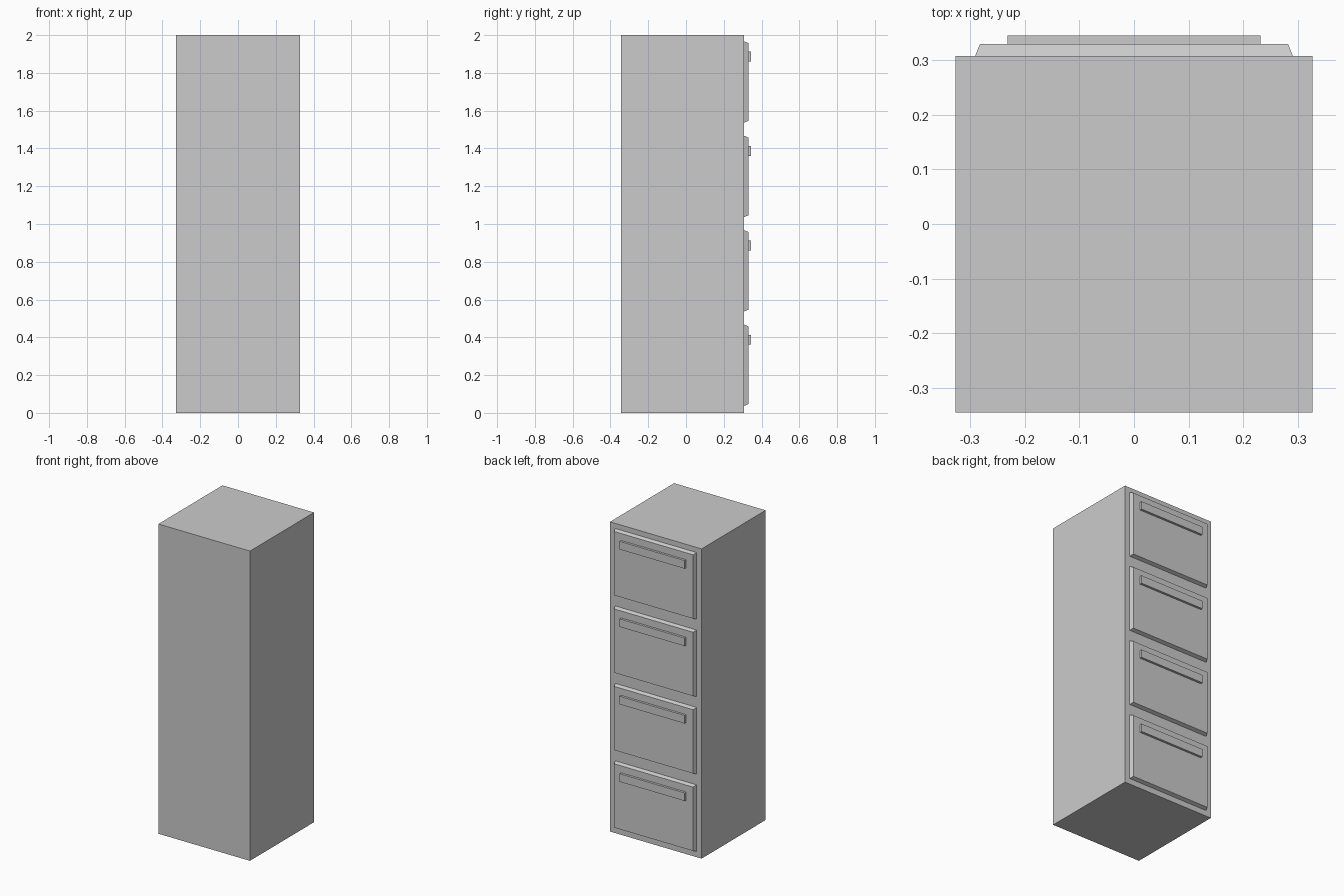
import bpy, bmesh

if "Cube" in bpy.data.objects:
    bpy.data.objects.remove(bpy.data.objects["Cube"])

BODY_HALF = 0.327
BACK, FACE, DRAWER_FACE, HANDLE_FACE = -0.345, 0.308, 0.330, 0.345
PITCH = 0.5


def slab(name, half_w, y0, y1, z0, z1, taper=0.0):
    """Box from y0 to y1 whose y1 face is inset by taper on every edge."""
    bm = bmesh.new()
    rings = []
    for y, t in ((y0, 0.0), (y1, taper)):
        w = half_w - t
        rings.append([bm.verts.new((x, y, z)) for x, z in
                      ((-w, z0 + t), (w, z0 + t), (w, z1 - t), (-w, z1 - t))])
    a, b = rings
    bm.faces.new(a)
    bm.faces.new(b[::-1])
    for i in range(4):
        j = (i + 1) % 4
        bm.faces.new((a[i], b[i], b[j], a[j]))
    bmesh.ops.recalc_face_normals(bm, faces=bm.faces)
    mesh = bpy.data.meshes.new(name)
    bm.to_mesh(mesh)
    bm.free()
    obj = bpy.data.objects.new(name, mesh)
    bpy.context.collection.objects.link(obj)
    return obj


# Cabinet body
slab("cabinet_body", BODY_HALF, BACK, FACE, 0.0, 2.0)

# Four stacked drawer fronts with bevelled rims, each with a bar handle
for i in range(4):
    z = i * PITCH
    slab(f"drawer_front_{i + 1}", 0.291, FACE, DRAWER_FACE, z + 0.037, z + 0.467, taper=0.009)
    slab(f"drawer_handle_{i + 1}", 0.232, DRAWER_FACE, HANDLE_FACE, z + 0.361, z + 0.413)
